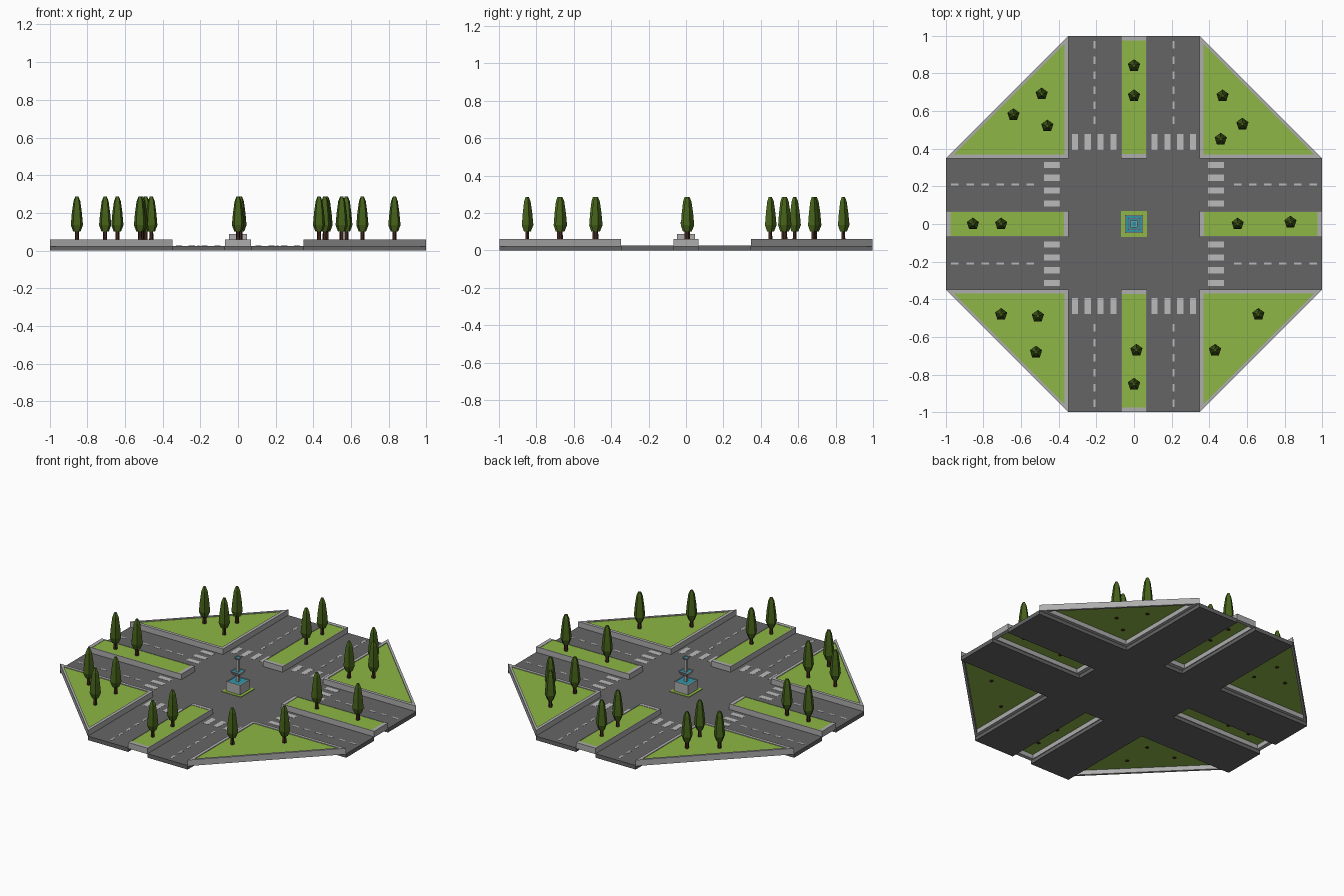
import bpy, bmesh
from math import pi, sin, cos

if "Cube" in bpy.data.objects:
    bpy.data.objects.remove(bpy.data.objects["Cube"])


def mat(name, rgb):
    m = bpy.data.materials.new(name)
    m.diffuse_color = (*rgb, 1)
    m.use_nodes = True
    m.node_tree.nodes["Principled BSDF"].inputs["Base Color"].default_value = m.diffuse_color
    return m


ASPHALT = mat("asphalt", (0.13, 0.13, 0.13))
KERB = mat("kerb", (0.42, 0.42, 0.42))
PAINT = mat("paint", (0.5, 0.5, 0.5))
GRASS = mat("grass", (0.27, 0.47, 0.06))
LEAF = mat("leaf", (0.06, 0.12, 0.01))
BARK = mat("bark", (0.05, 0.02, 0.012))
WATER = mat("water", (0.03, 0.3, 0.38))


def finish(name, bm, m):
    bmesh.ops.recalc_face_normals(bm, faces=bm.faces)
    me = bpy.data.meshes.new(name)
    bm.to_mesh(me)
    bm.free()
    me.materials.append(m)
    ob = bpy.data.objects.new(name, me)
    bpy.context.collection.objects.link(ob)
    return ob


def loft(bm, rings, cap=True, closed=False):
    """Skin a list of rings of 3D points."""
    vs = [[bm.verts.new(p) for p in r] for r in rings]
    pairs = list(zip(vs, vs[1:])) + ([(vs[-1], vs[0])] if closed else [])
    for a, b in pairs:
        n = len(a)
        for i in range(n):
            j = (i + 1) % n
            bm.faces.new((a[i], a[j], b[j], b[i]))
    if cap:
        bm.faces.new(vs[0])
        bm.faces.new(vs[-1])


def at(pts, z):
    return [(x, y, z) for x, y in pts]


def slab(name, pts, z0, z1, m):
    bm = bmesh.new()
    loft(bm, [at(pts, z0), at(pts, z1)])
    return finish(name, bm, m)


def frame(name, outer, inner, z0, z1, m):
    bm = bmesh.new()
    loft(bm, [at(outer, z0), at(outer, z1), at(inner, z1), at(inner, z0)], cap=False, closed=True)
    return finish(name, bm, m)


def rect(cx, cy, hx, hy):
    return [(cx - hx, cy - hy), (cx + hx, cy - hy), (cx + hx, cy + hy), (cx - hx, cy + hy)]


def turn(pts, k):
    for _ in range(k):
        pts = [(-y, x) for x, y in pts]
    return [(x, y) for x, y in pts]


R, M, L = 0.348, 0.068, 0.998      # road half width, median half width, arm length
ROAD, Z0, TOP, LAWN = 0.025, 0.022, 0.06, 0.056

# Road cross with a notch for each median
arm = [(R, R), (R, L), (M, L), (M, R), (-M, R), (-M, L), (-R, L)]
slab("road", [p for k in range(4) for p in turn(arm, k)], 0, ROAD, ASPHALT)

paint = bmesh.new()
for k in range(4):
    # Corner lawns with kerbs
    s = R + L
    w, t = R + 0.02, s - 0.02
    outer = [(R, R), (L, R), (R, L)]
    inner = [(w, w), (t - w, w), (w, t - w)]
    frame("corner_kerb", turn(outer, k), turn(inner, k), Z0, TOP, KERB)
    slab("corner_lawn", turn(inner, k), 0.05, LAWN, GRASS)

    # Median strips with kerbs
    mid = (R + L) / 2
    half = (L - R) / 2
    outer, inner = rect(0, mid, M, half), rect(0, mid, M - 0.005, half - 0.024)
    frame("median_kerb", turn(outer, k), turn(inner, k), Z0, TOP, KERB)
    slab("median_lawn", turn(inner, k), 0.05, LAWN + 0.002, GRASS)

    # Lane dashes and crossing bars
    for side in (-1, 1):
        marks = [rect(side * 0.21, 0.55 + 0.08 * i, 0.006, 0.02) for i in range(6)]
        marks += [rect(side * (0.108 + 0.0687 * i), 0.435, 0.016, 0.042) for i in range(4)]
        for pts in marks:
            loft(paint, [at(turn(pts, k), ROAD - 0.002), at(turn(pts, k), ROAD + 0.001)])
finish("road_markings", paint, PAINT)

# Fountain: lawn, square basins stacked on a column
slab("fountain_lawn", rect(0, 0, 0.068, 0.068), ROAD - 0.002, ROAD + 0.003, GRASS)


def basin(name, z0, z1, foot, rim, wall):
    bm = bmesh.new()
    sq = lambda h, z: at(rect(0, 0, h, h), z)
    loft(bm, [sq(foot, z0), sq(rim, z1), sq(rim - wall, z1), sq(rim - wall, z1 - 0.006)])
    finish(name, bm, KERB)
    h = rim - wall
    slab(name + "_water", rect(0, 0, h, h), z1 - 0.006, z1 - 0.003, WATER)


basin("lower_basin", ROAD, 0.088, 0.049, 0.049, 0.006)
basin("middle_basin", 0.125, 0.15, 0.02, 0.033, 0.006)
basin("upper_basin", 0.22, 0.235, 0.009, 0.018, 0.005)
slab("fountain_column", rect(0, 0, 0.009, 0.009), 0.08, 0.225, KERB)


# Trees: five-sided trunk and crown
def ring(r, z, n=5):
    return [(r * cos(pi / 2 + 2 * pi * i / n), r * sin(pi / 2 + 2 * pi * i / n), z) for i in range(n)]


def turned(name, profile, m):
    bm = bmesh.new()
    loft(bm, [ring(r, z) for r, z in profile])
    return finish(name, bm, m)


trunk = turned("tree_trunk", [(0.012, 0.046), (0.01, 0.12)], BARK)
crown = turned("tree_crown", [(0.02, 0.1), (0.034, 0.135), (0.028, 0.2), (0.019, 0.262), (0.009, 0.286)], LEAF)
spots = [(-.49, .69), (-.64, .58), (-.46, .52), (0, .84), (0, .68), (.47, .68), (.575, .53),
         (.46, .45), (-.855, 0), (-.705, 0), (.55, 0), (.83, .01), (-.705, -.48), (-.51, -.49),
         (-.52, -.68), (.013, -.67), (0, -.85), (.66, -.48), (.43, -.67)]
for i, (x, y) in enumerate(spots):
    for part in (trunk, crown):
        ob = part if i == 0 else part.copy()
        if i:
            bpy.context.collection.objects.link(ob)
        ob.location = (x, y, 0)
